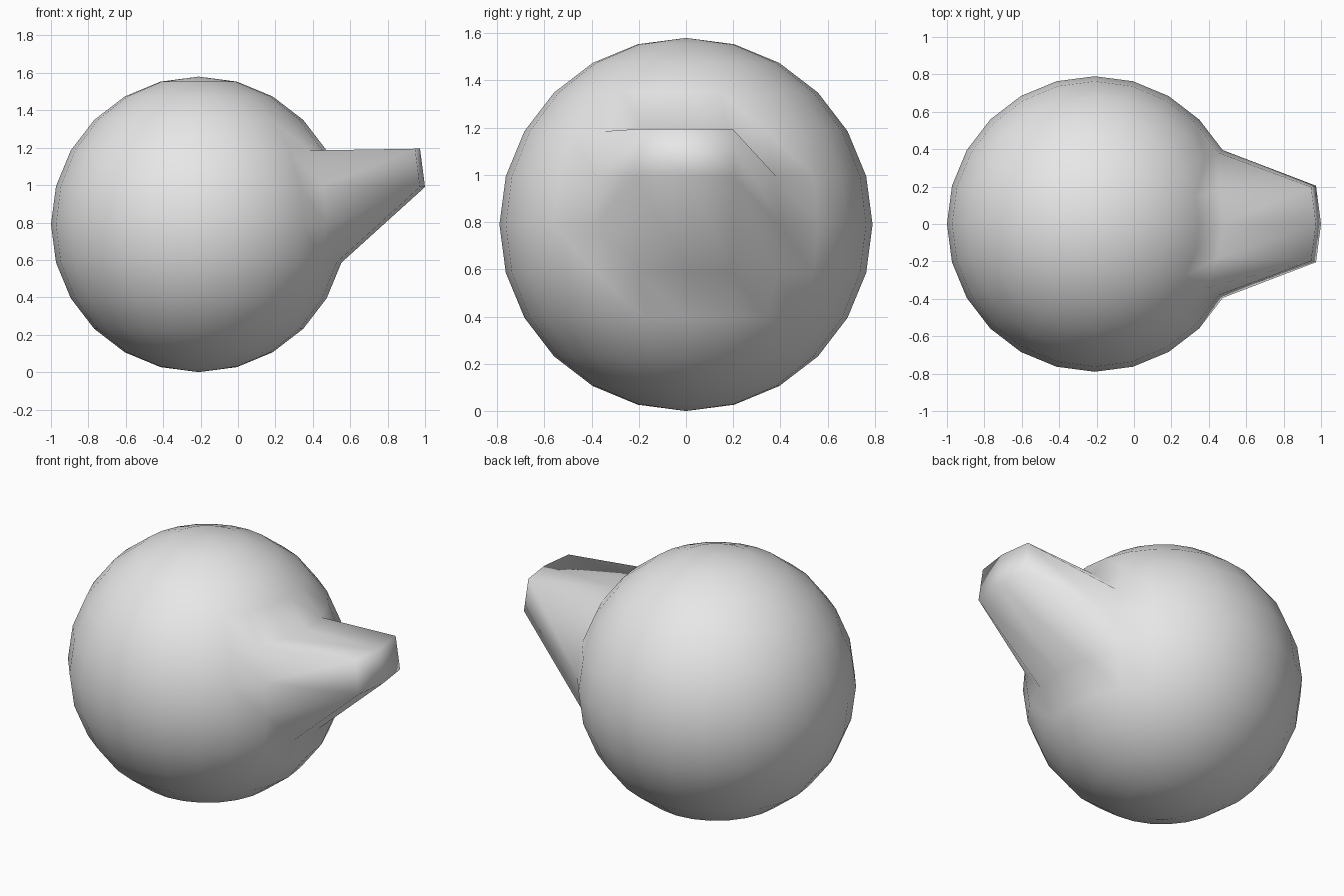
import bpy, bmesh, math
from mathutils import Vector

cube = bpy.data.objects.get("Cube")
if cube:
    bpy.data.objects.remove(cube, do_unlink=True)

RADIUS = 0.79
CENTRE = Vector((-0.21, 0, RADIUS))
PULL = Vector((0.42, 0, 0.2))

# Material
grey = bpy.data.materials.new("light grey")
grey.use_nodes = True
colour = (0.8, 0.8, 0.8, 1)
grey.diffuse_color = colour
grey.node_tree.nodes["Principled BSDF"].inputs["Base Color"].default_value = colour

# Ball
bm = bmesh.new()
bmesh.ops.create_uvsphere(bm, u_segments=24, v_segments=12, radius=RADIUS)


def angles(v):
    """Latitude and longitude of a ball vertex, in degrees."""
    return (math.degrees(math.asin(max(-1, min(1, v.co.z / RADIUS)))),
            math.degrees(math.atan2(v.co.y, v.co.x)))


# Spout tip: two neighbouring faces on the +x side
tip = [v for v in bm.verts
       if -1 < angles(v)[0] < 16 and abs(angles(v)[1]) < 16]

# Split the quads that stretch into the spout, all along the same slant
stretched = {f for v in tip for f in v.link_faces}
for face in stretched:
    def slant(v):
        lat, lon = angles(v)
        return lat - lon
    ends = sorted(face.verts, key=slant)
    bmesh.utils.face_split(face, ends[0], ends[-1])

# Pull the tip out and up
bmesh.ops.translate(bm, verts=tip, vec=PULL)
for face in bm.faces:
    face.smooth = True

mesh = bpy.data.meshes.new("ball_with_spout")
bm.to_mesh(mesh)
bm.free()
mesh.materials.append(grey)
ball = bpy.data.objects.new("ball_with_spout", mesh)
ball.location = CENTRE
bpy.context.collection.objects.link(ball)
